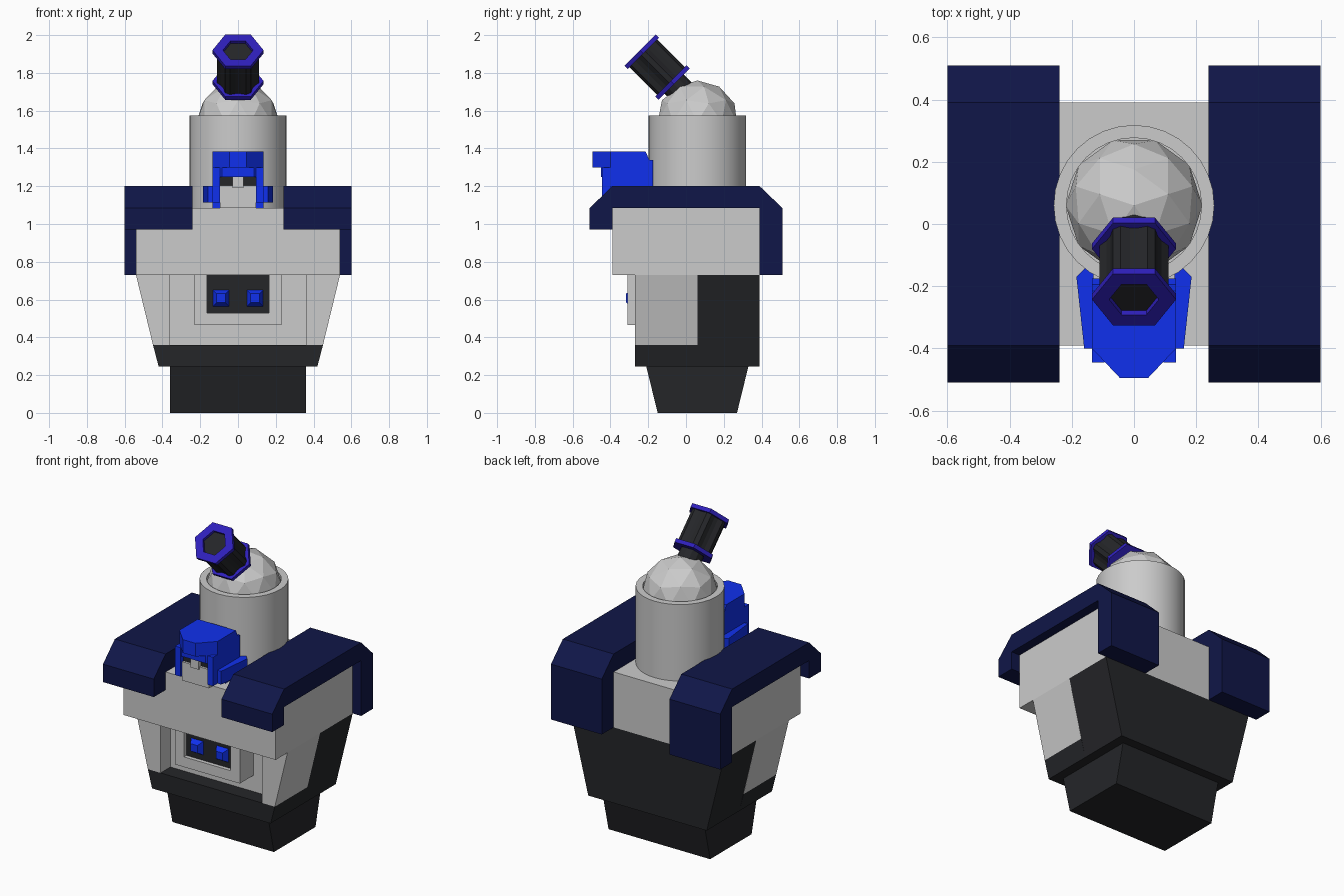
import bpy, bmesh, math
from mathutils import Matrix, Vector

if "Cube" in bpy.data.objects:
    bpy.data.objects.remove(bpy.data.objects["Cube"])


def material(name, rgb):
    m = bpy.data.materials.new(name)
    m.diffuse_color = (*rgb, 1)
    m.use_nodes = True
    m.node_tree.nodes["Principled BSDF"].inputs["Base Color"].default_value = m.diffuse_color
    return m


NAVY = material("navy", (0.005, 0.008, 0.065))
BLUE = material("blue", (0.005, 0.03, 0.85))
DARK = material("dark", (0.018, 0.019, 0.022))
VIOLET = material("violet", (0.028, 0.014, 0.5))


def finish(name, bm, mat=None, mirror=False, matrix=None):
    bmesh.ops.remove_doubles(bm, verts=bm.verts, dist=1e-5)
    bmesh.ops.recalc_face_normals(bm, faces=bm.faces)
    me = bpy.data.meshes.new(name)
    bm.to_mesh(me)
    bm.free()
    ob = bpy.data.objects.new(name, me)
    bpy.context.collection.objects.link(ob)
    if mat:
        me.materials.append(mat)
    if matrix:
        ob.matrix_world = matrix
    if mirror:
        ob.modifiers.new("mirror", 'MIRROR')
    return ob


def prism(name, pts, axis, lo, hi, mat=None, **kw):
    """Extrude a 2D outline along an axis; outline uses the other two axes in order."""
    bm = bmesh.new()

    def point(p, d):
        c = list(p)
        c.insert("xyz".index(axis), d)
        return bm.verts.new(c)
    face = bm.faces.new([point(p, lo) for p in pts])
    geo = bmesh.ops.extrude_face_region(bm, geom=[face])["geom"]
    step = Vector([hi - lo if a == axis else 0 for a in "xyz"])
    bmesh.ops.translate(bm, vec=step, verts=[g for g in geo if isinstance(g, bmesh.types.BMVert)])
    return finish(name, bm, mat, **kw)


def box(name, x, y, z, mat=None, **kw):
    return prism(name, [(x[0], y[0]), (x[1], y[0]), (x[1], y[1]), (x[0], y[1])],
                 'z', z[0], z[1], mat, **kw)


def sym(half):
    """Complete a half outline by mirroring it over x = 0."""
    return half + [(-x, y) for x, y in reversed(half)]


def lathe(name, profile, n, mat=None, closed=False, **kw):
    bm = bmesh.new()
    rings = [[bm.verts.new((r * math.cos(2 * math.pi * i / n), r * math.sin(2 * math.pi * i / n), z))
              for i in range(n)] for r, z in profile]
    pairs = list(zip(rings, rings[1:])) + ([(rings[-1], rings[0])] if closed else [])
    for a, b in pairs:
        for i in range(n):
            j = (i + 1) % n
            bm.faces.new((a[i], a[j], b[j], b[i]))
    return finish(name, bm, mat, **kw)


# Base, tapering front to back
prism("base", [(-.15, 0), (.27, 0), (.33, .245), (-.21, .245)], 'x', -.36, .36, DARK)

# Lower torso: dark belt and back, pale front with a recess
prism("waist_belt", sym([(.42, .245), (.45, .36)]), 'y', -.27, .06, DARK)
prism("torso_back", sym([(.42, .245), (.54, .73)]), 'y', .06, .39, DARK)
prism("front_pillars", [(.36, .36), (.45, .36), (.54, .73), (.36, .73)], 'y', -.27, .06, mirror=True)
box("recess_wall", (-.36, .36), (-.17, .06), (.36, .73))

# Chest panel frame, dark window and lamps
prism("panel_frame", sym([(.23, .73), (.23, .465)])[:2] +
      [(-.23, .465), (-.23, .73), (-.165, .73), (-.165, .53), (.165, .53), (.165, .73)],
      'y', -.31, -.17)
box("panel_window", (-.165, .165), (-.285, -.17), (.53, .73), DARK)
bm = bmesh.new()
bmesh.ops.create_cone(bm, cap_ends=True, segments=4, radius1=.045 * 2 ** .5,
                      radius2=.024 * 2 ** .5, depth=.035)
bmesh.ops.transform(bm, verts=bm.verts, matrix=Matrix.Translation((.09, -.3, .608)) @
                    Matrix.Rotation(math.pi / 2, 4, 'X') @ Matrix.Rotation(math.pi / 4, 4, 'Z'))
finish("panel_lamps", bm, BLUE, mirror=True)

# Upper torso and bent shoulder plates
box("upper_torso", (-.54, .54), (-.39, .39), (.73, 1.085))
prism("shoulder_plates", [(-.51, .97), (-.51, 1.085), (-.39, 1.2), (.39, 1.2), (.51, 1.085),
                          (.51, .73), (.39, .73), (.39, 1.085), (-.39, 1.085), (-.39, .97)],
      'x', .24, .6, NAVY, mirror=True)

# Turret drum with a rim, faceted dome
drum = lathe("turret_drum", [(0, 1.085), (.258, 1.085), (.258, 1.575), (.217, 1.575),
                             (.217, 1.5), (0, 1.5)], 32, matrix=Matrix.Translation((0, .06, 0)))
bpy.context.view_layer.objects.active = drum
drum.select_set(True)
bpy.ops.object.shade_smooth_by_angle(angle=math.radians(30))
bm = bmesh.new()
bmesh.ops.create_icosphere(bm, subdivisions=2, radius=.22)
finish("turret_dome", bm, matrix=Matrix.Translation((0, .06, 1.54)) @ Matrix.Rotation(math.pi / 2, 4, 'Z'))

# Gun: fluted barrel between two hexagonal flanges, tilted up 45 degrees
gun = Matrix.Translation((0, -.0625, 1.74)) @ Matrix.Rotation(math.pi / 4, 4, 'X')
flutes = []
for i in range(24):
    r, a = (.112, .112, .096, .096)[i % 4], 2 * math.pi * (i - .5) / 24
    flutes.append((r * math.cos(a), r * math.sin(a)))
prism("gun_barrel", flutes, 'z', .01, .235, DARK, matrix=gun)
lathe("gun_neck", [(0, -.12), (.072, -.12), (.072, .02), (0, .02)], 12, DARK, matrix=gun)
for name, z in (("rear_flange", 0), ("muzzle_flange", .23)):
    lathe(name, [(.135, z), (.135, z + .025), (.08, z + .025), (.08, z)], 6, VIOLET,
          closed=True, matrix=gun)
lathe("rear_flange_cap", [(0, .003), (.082, .003), (.082, .02), (0, .02)], 6, DARK, matrix=gun)

# Helmet: crown with sloped back, brow, cheeks, ear guards
crown = prism("helmet_crown", sym([(.045, -.495), (.135, -.4), (.135, -.175)]), 'z', 1.3, 1.385, BLUE)
for v in crown.data.vertices:
    if v.co.y > -.2 and v.co.z > 1.35:
        v.co.y = -.215
box("helmet_back", (-.135, .135), (-.32, -.175), (1.085, 1.34), BLUE)
prism("helmet_brow", sym([(.085, -.45), (.135, -.405), (.135, -.2)]), 'z', 1.25, 1.3, BLUE)
box("helmet_cheeks", (.095, .135), (-.445, -.2), (1.115, 1.3), BLUE, mirror=True)
prism("ear_guards", [(.13, -.4), (.16, -.4), (.185, -.17), (.155, -.14), (.13, -.16)],
      'z', 1.115, 1.2, BLUE, mirror=True)

# Face with dark visor and nose bridge
box("face", (-.095, .095), (-.43, -.3), (1.085, 1.205))
box("visor", (-.095, .095), (-.415, -.3), (1.2, 1.255), DARK)
box("nose", (-.028, .028), (-.44, -.3), (1.19, 1.25))
